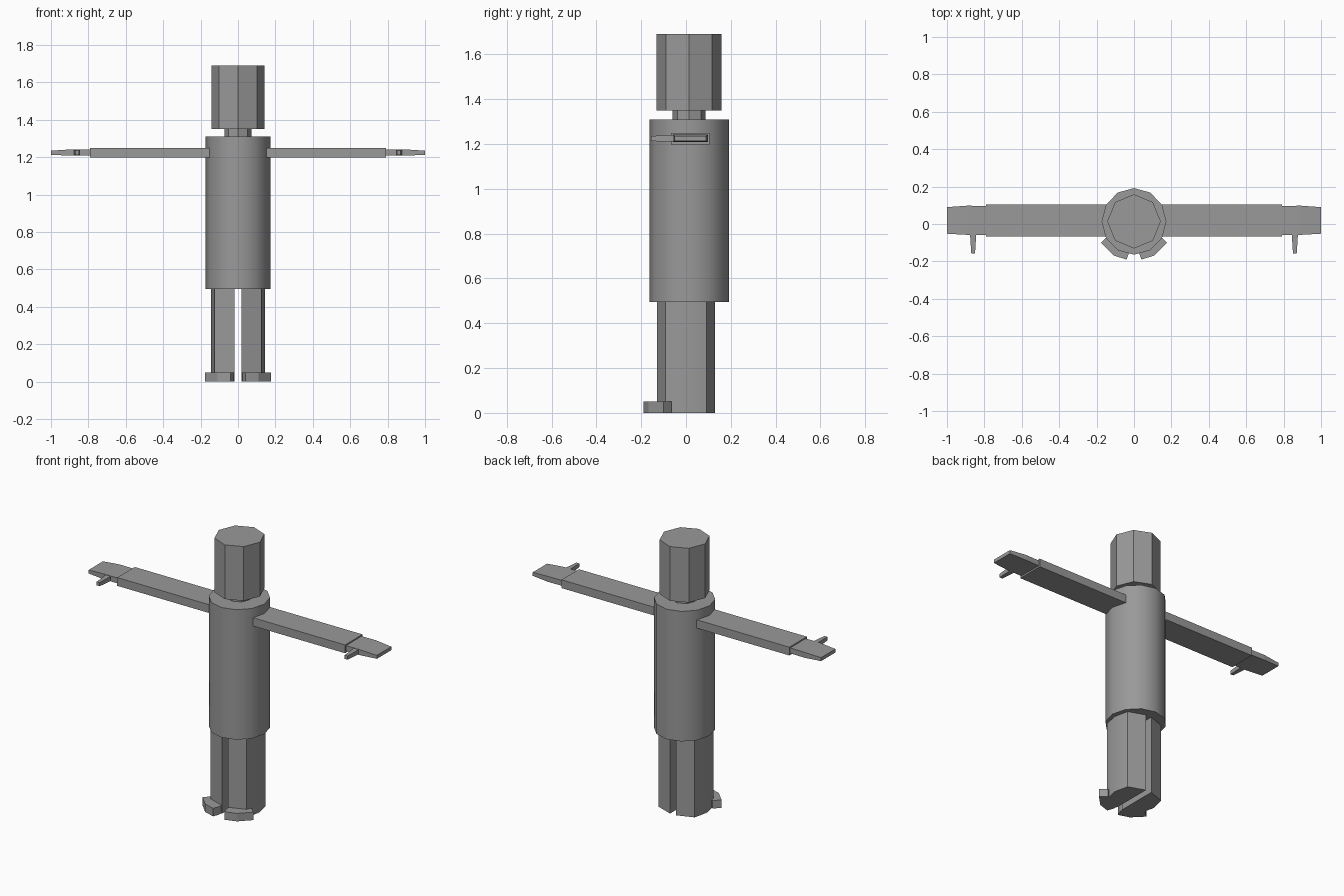
import bpy, bmesh, math

if "Cube" in bpy.data.objects:
    bpy.data.objects.remove(bpy.data.objects["Cube"])

grey = bpy.data.materials.new("plain_grey")
grey.diffuse_color = (0.32, 0.32, 0.32, 1)
grey.use_nodes = True
grey.node_tree.nodes["Principled BSDF"].inputs["Base Color"].default_value = grey.diffuse_color
CY = 0.014  # body axis sits slightly behind the origin


def loft(name, bottom, top, smooth=None):
    """Solid between two matching loops of 3D points."""
    bm = bmesh.new()
    a = [bm.verts.new(p) for p in bottom]
    b = [bm.verts.new(p) for p in top]
    n = len(a)
    bm.faces.new(a)
    bm.faces.new(b)
    for i in range(n):
        j = (i + 1) % n
        bm.faces.new((a[i], a[j], b[j], b[i]))
    bmesh.ops.recalc_face_normals(bm, faces=bm.faces)
    me = bpy.data.meshes.new(name)
    bm.to_mesh(me)
    bm.free()
    me.materials.append(grey)
    ob = bpy.data.objects.new(name, me)
    bpy.context.collection.objects.link(ob)
    if smooth:
        bpy.ops.object.select_all(action='DESELECT')
        ob.select_set(True)
        bpy.context.view_layer.objects.active = ob
        bpy.ops.object.shade_smooth_by_angle(angle=math.radians(smooth))
    return ob


def prism(name, outline, z0, z1, smooth=None):
    return loft(name, [(x, y, z0) for x, y in outline],
                [(x, y, z1) for x, y in outline], smooth)


def ring(n, rx, ry):
    return [(rx * math.cos(2 * math.pi * i / n),
             CY + ry * math.sin(2 * math.pi * i / n)) for i in range(n)]


def section(x, y0, y1, z0, z1):
    """Rectangle across the x axis."""
    return [(x, y0, z0), (x, y1, z0), (x, y1, z1), (x, y0, z1)]


# Head, neck and torso
prism("head", ring(8, 0.143, 0.145), 1.35, 1.69)
prism("neck", ring(8, 0.072, 0.074), 1.31, 1.35)
prism("torso", ring(12, 0.173, 0.178), 0.495, 1.31, 35)

leg = [(0.02, -0.13), (0.125, -0.092), (0.145, 0), (0.125, 0.092), (0.02, 0.13)]
foot = [(0.025, -0.10), (0.025, -0.15), (0.04, -0.19), (0.11, -0.168),
        (0.177, -0.10), (0.14, -0.065)]

for side, s in (("right", 1), ("left", -1)):
    def rect(x, *r):
        return section(s * x, *r)

    # Half-round leg with a flat inner side, and a toe plate
    prism(side + "_leg", [(s * x, y) for x, y in leg], 0, 0.5, 30)
    prism(side + "_foot", [(s * x, y) for x, y in foot], 0, 0.05)

    # Flat arm, hand narrowing to the tip, and thumb
    loft(side + "_arm", rect(0.14, -0.068, 0.105, 1.198, 1.25),
         rect(0.79, -0.068, 0.105, 1.198, 1.25))
    loft(side + "_palm", rect(0.785, -0.058, 0.096, 1.208, 1.242),
         rect(0.89, -0.058, 0.098, 1.208, 1.242))
    loft(side + "_fingers", rect(0.89, -0.058, 0.098, 1.208, 1.242),
         rect(1.0, -0.052, 0.09, 1.213, 1.235))
    loft(side + "_thumb",
         [(s * x, -0.05, z) for x, z in ((0.843, 1.21), (0.877, 1.21), (0.877, 1.24), (0.843, 1.24))],
         [(s * x, -0.157, z) for x, z in ((0.85, 1.213), (0.87, 1.213), (0.87, 1.236), (0.85, 1.236))])
